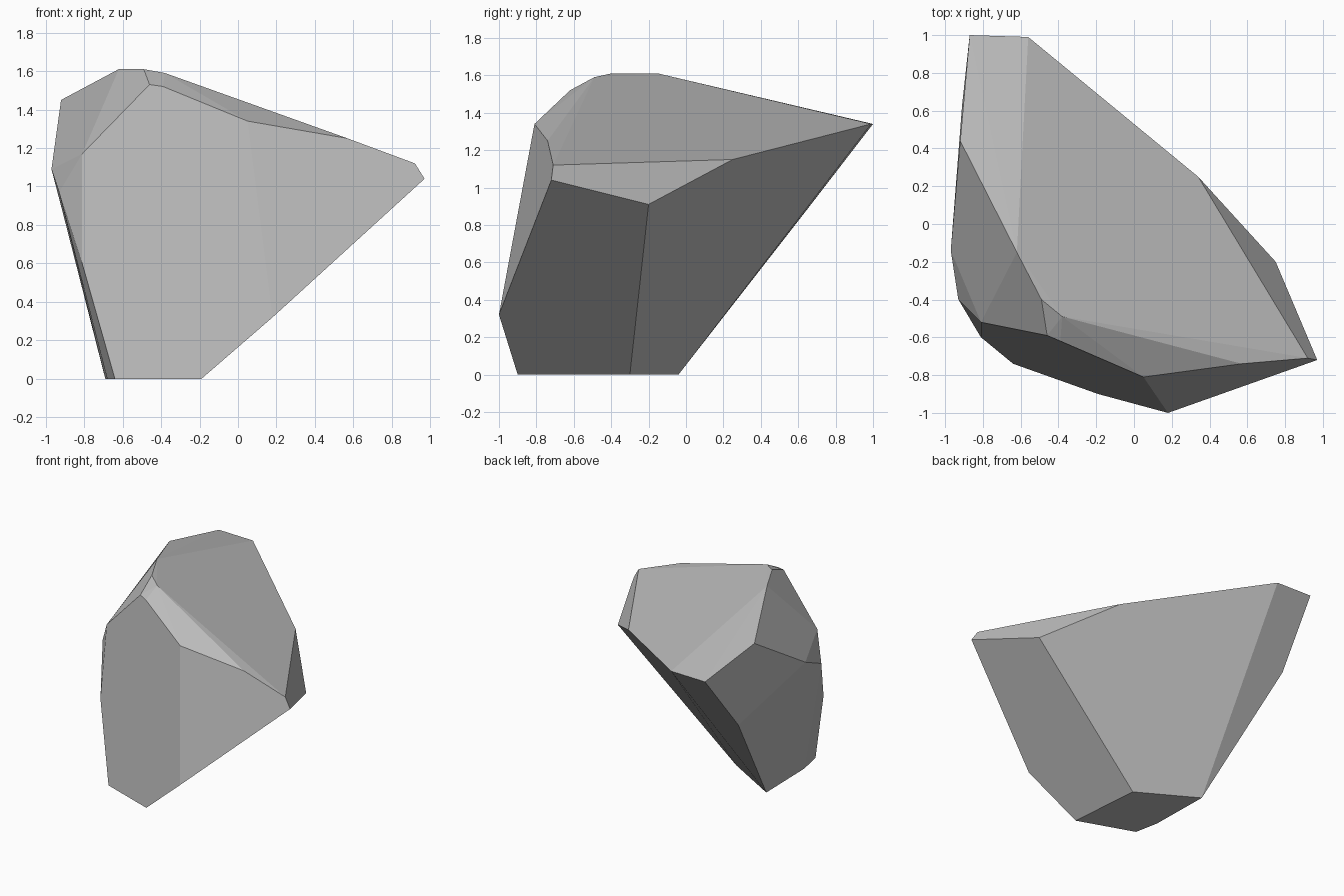
import bpy
import bmesh
import math

cube = bpy.data.objects.get("Cube")
if cube:
    bpy.data.objects.remove(cube, do_unlink=True)

# Stone grey
grey = bpy.data.materials.new("stone_grey")
grey.use_nodes = True
colour = (0.5, 0.5, 0.5, 1.0)
grey.diffuse_color = colour
bsdf = grey.node_tree.nodes["Principled BSDF"]
bsdf.inputs["Base Color"].default_value = colour
bsdf.inputs["Roughness"].default_value = 0.9

# Corners of the chipped boulder, grouped by region
base = [(-0.69, -0.04, 0), (-0.68, -0.54, 0), (-0.64, -0.74, 0),
        (-0.19, -0.90, 0), (-0.24, -0.30, 0)]
back_tip = [(-0.87, 1.0, 1.34), (-0.56, 0.99, 1.34), (-0.91, 0.63, 0.86)]
left_side = [(0.34, 0.25, 1.15), (0.75, -0.20, 0.91), (0.97, -0.72, 1.04),
             (0.92, -0.71, 1.12), (0.57, -0.74, 1.25)]
front_side = [(0.18, -1.0, 0.32), (0.05, -0.81, 1.34), (-0.81, -0.60, 0.60),
              (-0.39, -0.62, 1.52), (-0.46, -0.59, 1.53), (-0.81, -0.52, 1.17)]
crown = [(-0.38, -0.49, 1.59), (-0.49, -0.40, 1.61), (-0.62, -0.15, 1.61)]
right_side = [(-0.92, 0.44, 1.45), (-0.97, -0.14, 1.09), (-0.93, -0.40, 0.97)]

# Boulder: convex hull with nearly coplanar facets merged
bm = bmesh.new()
for corner in base + back_tip + left_side + front_side + crown + right_side:
    bm.verts.new(corner)
hull = bmesh.ops.convex_hull(bm, input=bm.verts[:])
loose = [v for v in bm.verts if not v.link_faces]
bmesh.ops.delete(bm, geom=loose, context='VERTS')
bmesh.ops.dissolve_limit(bm, angle_limit=math.radians(4),
                         verts=bm.verts[:], edges=bm.edges[:])
bmesh.ops.recalc_face_normals(bm, faces=bm.faces[:])

mesh = bpy.data.meshes.new("boulder")
bm.to_mesh(mesh)
bm.free()
mesh.materials.append(grey)
boulder = bpy.data.objects.new("boulder", mesh)
bpy.context.collection.objects.link(boulder)
